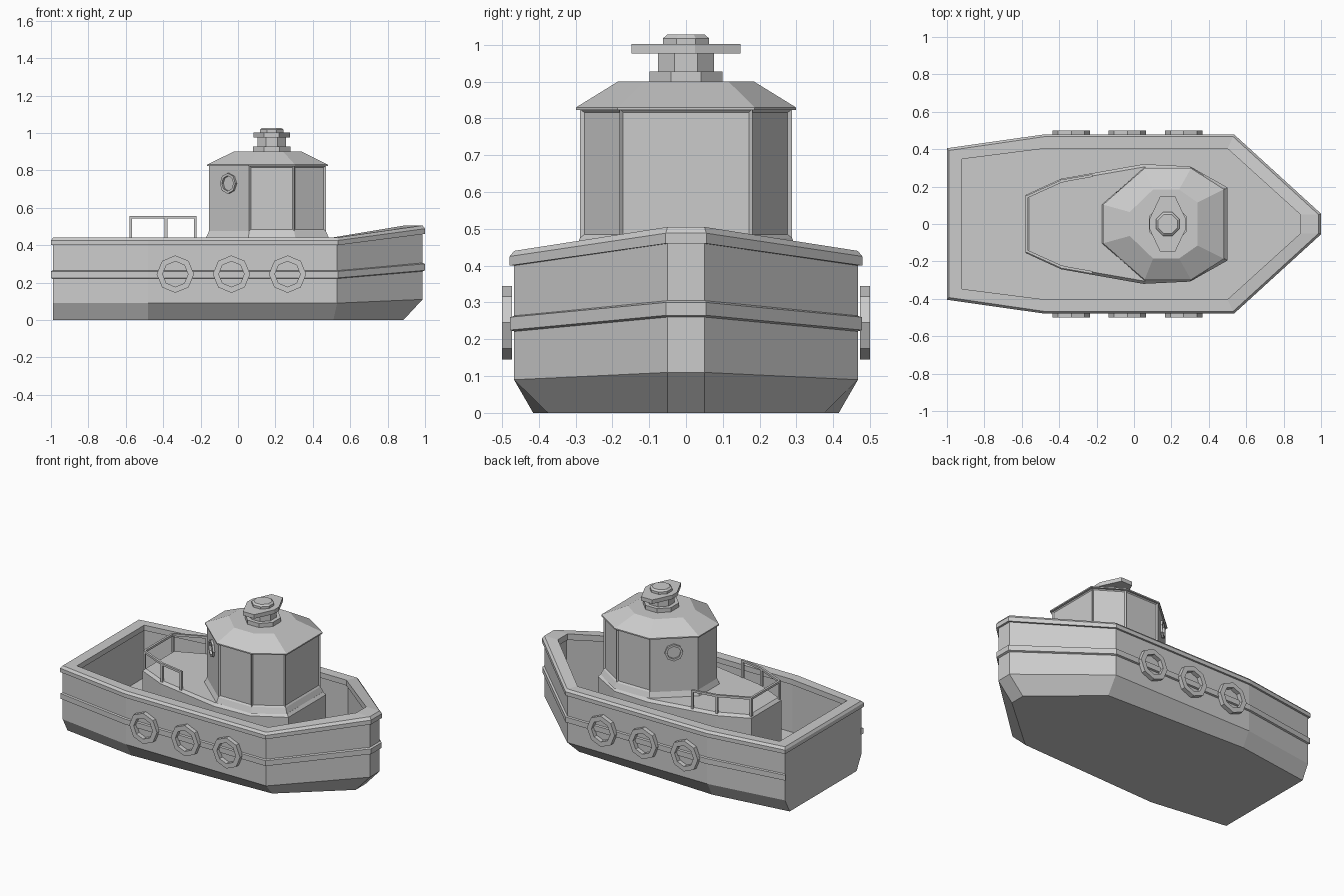
import bpy, bmesh, math
from mathutils import Vector

if "Cube" in bpy.data.objects:
    bpy.data.objects.remove(bpy.data.objects["Cube"])


def finish(name, bm):
    bmesh.ops.recalc_face_normals(bm, faces=bm.faces)
    me = bpy.data.meshes.new(name)
    bm.to_mesh(me)
    bm.free()
    ob = bpy.data.objects.new(name, me)
    bpy.context.collection.objects.link(ob)
    return ob


def loft(rings, closed=False):
    """Skin a stack of equal-length rings; cap the ends or join them up."""
    bm = bmesh.new()
    vs = [[bm.verts.new(p) for p in r] for r in rings]
    n = len(vs[0])
    pairs = list(zip(vs, vs[1:])) + ([(vs[-1], vs[0])] if closed else [])
    for a, b in pairs:
        for i in range(n):
            j = (i + 1) % n
            bm.faces.new((a[i], a[j], b[j], b[i]))
    if not closed:
        bm.faces.new(vs[0])
        bm.faces.new(vs[-1])
    return bm


def mirror(half):
    """Half outline (+y) of x, y points to a full outline."""
    return list(half) + [(x, -y) for x, y in reversed(half)]


def level(half, z, rise=0.0):
    """Ring of the boat outline at height z, lifted by rise at the bow."""
    pts = mirror(half)
    bow = max(p[0] for p in pts)
    return [(x, y, z + (rise if x == bow else 0)) for x, y in pts]


def flat(pts, z, s=1.0, sy=None, cx=0.16):
    sy = s if sy is None else sy
    return [(cx + (x - cx) * s, y * sy, z) for x, y in pts]


def octagon(r, phase=0.5):
    return [(r * math.cos((i + phase) * math.pi / 4), r * math.sin((i + phase) * math.pi / 4))
            for i in range(8)]


def ring(name, loc, normal, outer, inner, depth):
    q = Vector(normal).to_track_quat('Z', 'Y')
    rows = [[q @ Vector((x, y, z)) + Vector(loc) for x, y in octagon(r, 0)]
            for r, z in ((outer, 0), (outer, depth), (inner, depth), (inner, 0))]
    return finish(name, loft(rows, True))


def bar(name, a, b, w=0.014):
    a, b = Vector(a), Vector(b)
    q = (b - a).to_track_quat('Z', 'Y')
    h = w / 2
    sq = [(-h, -h), (h, -h), (h, h), (-h, h)]
    return finish(name, loft([[p + q @ Vector((x, y, 0)) for x, y in sq] for p in (a, b)]))


# Hull with chine, capped rail and sunken deck
bottom = [(-0.99, 0.345), (-0.48, 0.415), (0.51, 0.375), (0.885, 0.05)]
side = [(-0.99, 0.393), (-0.48, 0.467), (0.53, 0.467), (0.987, 0.05)]
rail = [(-1.0, 0.405), (-0.48, 0.479), (0.535, 0.479), (1.0, 0.055)]
inner = [(-0.92, 0.347), (-0.48, 0.403), (0.50, 0.403), (0.89, 0.05)]
wall = [(-0.93, 0.357), (-0.48, 0.413), (0.505, 0.413), (0.90, 0.055)]
finish("hull", loft([
    level(bottom, 0), level(side, 0.09, 0.02), level(side, 0.40, 0.06),
    level(rail, 0.40, 0.06), level(rail, 0.425, 0.063), level(side, 0.44, 0.065),
    level(inner, 0.44, 0.065), level(inner, 0.405, 0.06), level(wall, 0.405, 0.06),
    level(wall, 0.09)]))

# Rubbing strake running round both sides and the bow
strake = [(-1.0, 0.402), (-0.48, 0.478), (0.535, 0.478), (0.999, 0.054)]
sections = []
for (xo, yo), (xi, yi), rise in zip(mirror(strake), mirror(side), [0, 0, 0, .04, .04, 0, 0, 0]):
    sections.append([(xi, yi * .99, .22 + rise), (xo, yo, .225 + rise),
                     (xo, yo, .26 + rise), (xi, yi * .99, .265 + rise)])
finish("rubbing_strake", loft(sections))

# Side fenders
for s in (1, -1):
    for x in (-0.335, -0.035, 0.265):
        ring("side_fender", (x, s * 0.472, 0.245), (0, s, 0), 0.1, 0.068, 0.028)

# Deckhouse with a small chamfer
house = mirror([(-0.58, 0.155), (-0.39, 0.242), (0.05, 0.32), (0.30, 0.308), (0.50, 0.195)])
finish("deckhouse", loft([flat(house, 0.09, cx=0), flat(house, 0.425, cx=0),
                          flat(house, 0.442, 0.97, 0.95, cx=0)]))

# Wheelhouse with flared foot and recessed window panels
plan = mirror([(-0.155, 0.1), (0.06, 0.288), (0.30, 0.288), (0.47, 0.18)])
bm = loft([flat(plan, 0.44, 1.05), flat(plan, 0.475), flat(plan, 0.825)])
bm.normal_update()
panes = [f for f in bm.faces if abs(f.calc_center_median().z - 0.65) < 0.02
         and f.calc_center_median().x > 0.1]
bmesh.ops.recalc_face_normals(bm, faces=bm.faces)
bmesh.ops.inset_individual(bm, faces=panes, thickness=0.013, depth=-0.008)
finish("wheelhouse", bm)

# Roof with slight overhang
finish("wheelhouse_roof", loft([flat(plan, 0.822, 1.035), flat(plan, 0.83, 1.035),
                                flat(plan, 0.90, 0.58, 0.64)]))

# Round windows on the rear slanted walls
for s in (1, -1):
    ring("round_window", (-0.0475, s * 0.194, 0.73), (-0.188, s * 0.215, 0), 0.055, 0.041, 0.013)

# Roof lamp: base, neck, wide plate and cap
lamp_x = 0.18


def disc(name, pts, levels):
    finish(name, loft([[(lamp_x + x * s, y * s, z) for x, y in pts] for z, s in levels]))


disc("lamp_base", octagon(0.108), [(0.895, 1), (0.927, 1)])
disc("lamp_neck", octagon(0.082), [(0.927, 1), (0.976, 1)])
disc("lamp_plate", mirror([(-0.098, 0.025), (-0.04, 0.148), (0.04, 0.148), (0.098, 0.025)]),
     [(0.976, 1), (1.002, 1)])
disc("lamp_cap", octagon(0.068), [(1.002, 1), (1.017, 1), (1.027, 0.82)])

# Stern railing
path = mirror([(-0.573, 0.145), (-0.385, 0.23), (-0.228, 0.258)])
path = path[3:] + path[:3]
for i, (x, y) in enumerate(path):
    bar("railing_post", (x, y, 0.435), (x, y, 0.555))
    if i:
        px, py = path[i - 1]
        bar("railing_bar", (px, py, 0.55), (x, y, 0.55))
